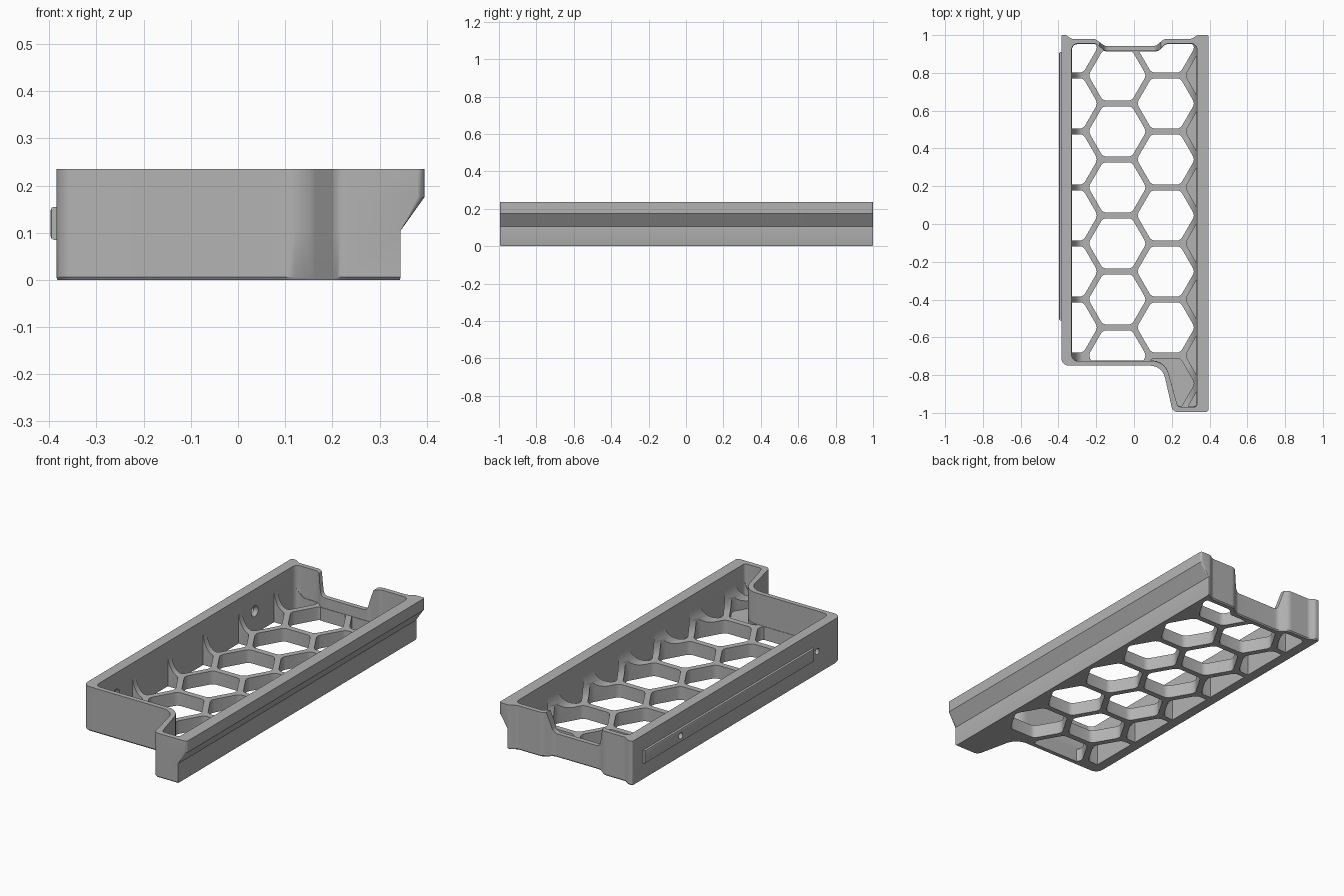
import bpy, bmesh, math
from mathutils import Vector, Matrix

old = bpy.data.objects.get("Cube")
if old:
    bpy.data.objects.remove(old)

grey = bpy.data.materials.new("light grey plastic")
grey.use_nodes = True
GREY = (0.45, 0.45, 0.45, 1)
grey.diffuse_color = GREY
grey.node_tree.nodes["Principled BSDF"].inputs["Base Color"].default_value = GREY


def rounded(corners, steps=6):
    """Polygon of (x, y, radius) corners with each corner turned into a curve."""
    out = []
    for i, (x, y, r) in enumerate(corners):
        p = Vector((x, y))
        a = Vector(corners[i - 1][:2]) - p
        b = Vector(corners[(i + 1) % len(corners)][:2]) - p
        if r == 0:
            out.append(p)
            continue
        half = a.angle(b) / 2
        cut = min(r / math.tan(half), a.length * 0.48, b.length * 0.48)
        r = cut * math.tan(half)
        c = p + (a.normalized() + b.normalized()).normalized() * (r / math.sin(half))
        start = p + a.normalized() * cut - c
        turn = start.angle_signed(p + b.normalized() * cut - c)
        for s in range(steps + 1):
            out.append(c + Matrix.Rotation(-turn * s / steps, 2) @ start)
    return out


def loft(bm, outline, levels):
    """Stack the outline at levels of (z, min x, max x, scale) and cap it."""
    rings = []
    for z, lo, hi, k in levels:
        rings.append([bm.verts.new((min(max(p.x, lo), hi) * k, p.y * k, z)) for p in outline])
    n = len(outline)
    for low, high in zip(rings, rings[1:]):
        for i in range(n):
            j = (i + 1) % n
            bm.faces.new((low[i], low[j], high[j], high[i]))
    bm.faces.new(rings[0][::-1])
    bm.faces.new(rings[-1])


def make(name, bm):
    bmesh.ops.recalc_face_normals(bm, faces=bm.faces)
    mesh = bpy.data.meshes.new(name)
    bm.to_mesh(mesh)
    bm.free()
    mesh.materials.append(grey)
    obj = bpy.data.objects.new(name, mesh)
    bpy.context.collection.objects.link(obj)
    return obj


def boolean(target, tool, operation):
    bpy.context.view_layer.objects.active = target
    mod = target.modifiers.new("cut", "BOOLEAN")
    mod.operation, mod.solver, mod.object = operation, "EXACT", tool
    bpy.ops.object.modifier_apply(modifier=mod.name)
    bpy.data.objects.remove(tool)


def lofted(name, outline, levels):
    bm = bmesh.new()
    loft(bm, outline, levels)
    return make(name, bm)


TOP, FLOOR, WIDE = 0.235, 0.07, 9

# Outer shell with an overhanging lip along one long side
outer = rounded([
    (-0.385, -0.75, 0.04), (0.15, -0.75, 0.08), (0.205, -0.995, 0.03), (0.395, -0.995, 0.015),
    (0.395, 1.0, 0.01), (0.335, 1.0, 0.02), (0.305, 0.98, 0.03), (0.16, 0.98, 0.04),
    (0.115, 0.942, 0.04), (-0.155, 0.942, 0.04), (-0.205, 0.98, 0.04), (-0.33, 0.98, 0.03),
    (-0.36, 1.0, 0.02), (-0.385, 1.0, 0.008)])
tray = lofted("tray", outer, [
    (0, -WIDE, 0.345, 0.994), (0.006, -WIDE, 0.345, 1), (0.105, -WIDE, 0.345, 1),
    (0.175, -WIDE, WIDE, 1), (TOP, -WIDE, WIDE, 1)])

# Cavity whose long walls sweep into the floor
inner = rounded([
    (-0.33, -0.725, 0.03), (0.165, -0.725, 0.09), (0.232, -0.968, 0.02), (0.333, -0.968, 0.015),
    (0.333, 0.955, 0.03), (0.168, 0.955, 0.03), (0.128, 0.917, 0.03), (-0.158, 0.917, 0.03),
    (-0.2, 0.955, 0.03), (-0.33, 0.955, 0.03)])
sweep = []
for s in range(9):
    a = math.pi / 2 * s / 8
    inset = 0.06 * (1 - math.sin(a))
    sweep.append((FLOOR + 0.11 * (1 - math.cos(a)), -0.33 + inset, 0.333 - inset, 1))
sweep.append((TOP + 0.1, -WIDE, WIDE, 1))
boolean(tray, lofted("cavity", inner, sweep), "DIFFERENCE")

# Honeycomb openings; blind pockets beside the lip and in the front tab
PITCH, FLAT = 0.2965, 0.266
bm = bmesh.new()
for col in range(4):
    cx = -0.345 + col * PITCH * math.sin(math.pi / 3)
    for row in range(7):
        cy = 0.935 - PITCH * row - (PITCH / 2 if col % 2 else 0)
        if cy < -0.75 and col < 2:
            continue
        blind = col == 3 or (col == 2 and cy < -0.75)
        size = FLAT / math.sqrt(3)
        hexagon = rounded([(cx + size * math.cos(k * math.pi / 3),
                            cy + size * math.sin(k * math.pi / 3), 0.035) for k in range(6)], 4)
        loft(bm, hexagon, [(0.03 if blind else -0.1, -WIDE, WIDE, 1), (0.22, -WIDE, WIDE, 1)])
cells = make("cells", bm)
clip = lofted("clip", inner, [(-0.2, -WIDE, WIDE, 0.997), (0.3, -WIDE, WIDE, 0.997)])
boolean(cells, clip, "INTERSECT")
boolean(tray, cells, "DIFFERENCE")

# Lowered middle of the back wall
notch = lofted("notch", rounded([
    (-0.155, 0.125, 0.03), (0.115, 0.125, 0.03), (0.16, 0.3, 0), (-0.2, 0.3, 0)]),
    [(0.86, -WIDE, WIDE, 1), (1.1, -WIDE, WIDE, 1)])
notch.data.transform(Matrix(((1, 0, 0, 0), (0, 0, 1, 0), (0, 1, 0, 0), (0, 0, 0, 1))))
notch.data.flip_normals()
boolean(tray, notch, "DIFFERENCE")

# Raised rail on the outside of the plain long wall
bm = bmesh.new()
bmesh.ops.create_cube(bm, size=1, matrix=Matrix.Translation((-0.377, 0.2, 0.12))
                      @ Matrix.Diagonal((0.04, 1.42, 0.07, 1)))
bmesh.ops.bevel(bm, geom=[e for e in bm.edges if all(v.co.x < -0.38 for v in e.verts)],
                offset=0.007, segments=2, affect="EDGES", profile=0.5)
boolean(tray, make("rail", bm), "UNION")

# Two countersunk screw holes through that wall
for y in (0.61, -0.55):
    for x, r1, r2, depth in ((-0.36, 0.016, 0.016, 0.12), (-0.335, 0.014, 0.036, 0.03)):
        bm = bmesh.new()
        bmesh.ops.create_cone(bm, cap_ends=True, segments=24, radius1=r1, radius2=r2, depth=depth,
                              matrix=Matrix.Translation((x, y, 0.12))
                              @ Matrix.Rotation(math.pi / 2, 4, "Y"))
        boolean(tray, make("screw_hole", bm), "DIFFERENCE")

bpy.ops.object.select_all(action="DESELECT")
tray.select_set(True)
bpy.context.view_layer.objects.active = tray
bpy.ops.object.shade_smooth_by_angle(angle=math.radians(30))
